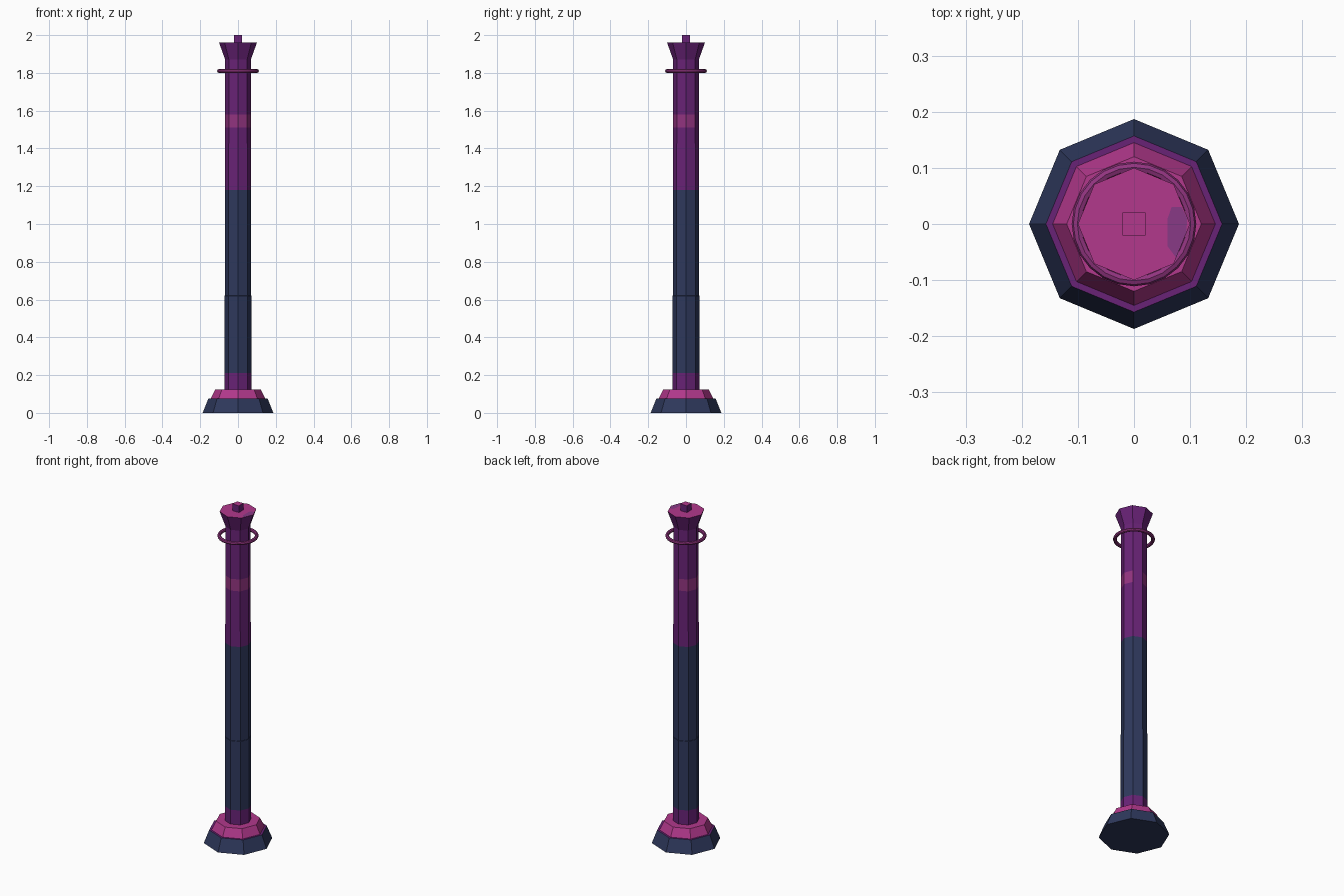
import bpy, bmesh
from math import sin, cos, pi

if "Cube" in bpy.data.objects:
    bpy.data.objects.remove(bpy.data.objects["Cube"])


def material(name, rgb):
    lin = [((c / 255 + 0.055) / 1.055) ** 2.4 for c in rgb] + [1]
    m = bpy.data.materials.new(name)
    m.use_nodes = True
    m.diffuse_color = lin
    m.node_tree.nodes["Principled BSDF"].inputs["Base Color"].default_value = lin
    return m


navy = material("navy", (46, 56, 92))
purple = material("purple", (104, 34, 118))
pink = material("pink", (178, 56, 140))
plum = material("plum", (146, 52, 128))
lilac = material("lilac", (136, 58, 134))


def finish(name, bm, mats):
    mesh = bpy.data.meshes.new(name)
    bmesh.ops.recalc_face_normals(bm, faces=bm.faces)
    bm.to_mesh(mesh)
    bm.free()
    for m in mats:
        mesh.materials.append(m)
    ob = bpy.data.objects.new(name, mesh)
    bpy.context.collection.objects.link(ob)
    return ob


def prism(name, profile, mats, rule=lambda f: 0, sides=8, turn=0):
    """Closed stack of regular polygons from (radius, height) pairs."""
    bm = bmesh.new()
    rings = [[bm.verts.new((r * cos(turn + 2 * pi * i / sides),
                            r * sin(turn + 2 * pi * i / sides), z))
              for i in range(sides)] for r, z in profile]
    for low, high in zip(rings, rings[1:]):
        for i in range(sides):
            j = (i + 1) % sides
            bm.faces.new((low[i], low[j], high[j], high[i]))
    bm.faces.new(rings[0])
    bm.faces.new(rings[-1])
    bmesh.ops.recalc_face_normals(bm, faces=bm.faces)
    for f in bm.faces:
        f.material_index = rule(f)
    return finish(name, bm, mats)


def facing_up(f):
    return 1 if f.normal.z > 0.9 else 0


# Stepped octagonal foot
prism("base_plinth", [(0.187, 0), (0.157, 0.075)], [navy, purple], facing_up)
prism("base_step", [(0.145, 0.075), (0.12, 0.125)], [pink])


# Shaft: dark middle, purple ends, plum panels near the top
def shaft_colour(f):
    c = f.calc_center_median()
    if 1.51 < c.z < 1.58:
        return 2 if c.x < 0 or c.y < -0.04 or c.x > 0.04 else 1
    return 0 if 0.21 < c.z < 1.18 else 1


prism("shaft", [(0.072, 0.125), (0.072, 0.21), (0.072, 0.62), (0.07, 0.621),
                (0.07, 1.18), (0.069, 1.51), (0.069, 1.58), (0.068, 1.87)],
      [navy, purple, plum], shaft_colour)

# Flared capital with a small square peg
prism("capital", [(0.068, 1.87), (0.1, 1.96)], [purple, pink], facing_up)
prism("peg", [(0.029, 1.96), (0.029, 2.0)], [purple, pink], facing_up, 4, pi / 4)

# Painted patch on the capital top
bm = bmesh.new()
outline = [(0.06, -0.04), (0.075, -0.06), (0.093, -0.015), (0.095, 0.01),
           (0.085, 0.03), (0.067, 0.03), (0.06, 0.01)]
bm.faces.new([bm.verts.new((x, y, 1.961)) for x, y in outline])
finish("capital_patch", bm, [lilac])

# Loose ring around the neck
bpy.ops.mesh.primitive_torus_add(major_radius=0.101, minor_radius=0.01,
                                 major_segments=24, minor_segments=8,
                                 location=(0, 0, 1.81))
ring = bpy.context.object
ring.name = "neck_ring"
ring.data.materials.append(plum)
bpy.ops.object.shade_smooth_by_angle()
